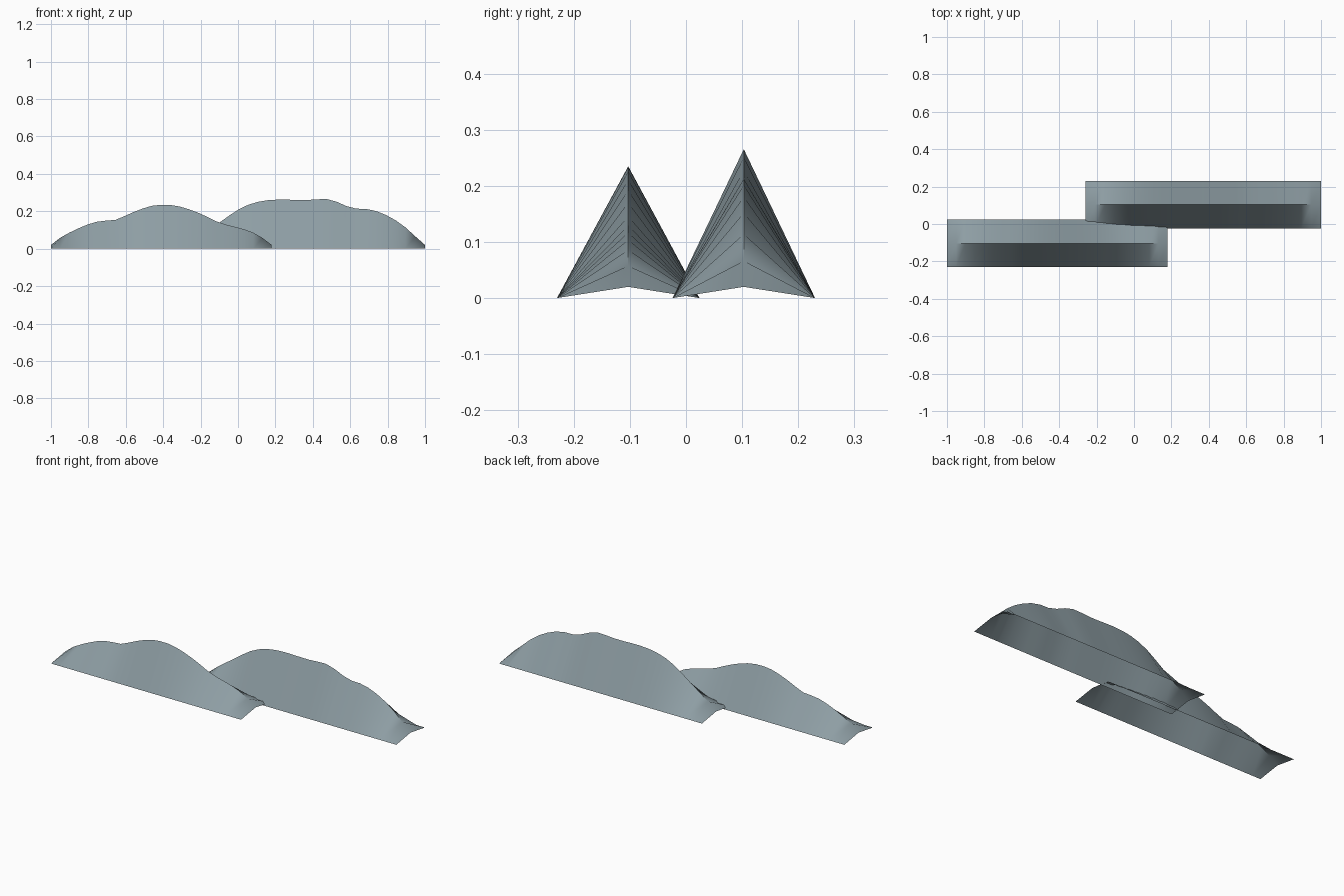
import bpy
import bmesh
from math import radians

cube = bpy.data.objects.get("Cube")
if cube:
    bpy.data.objects.remove(cube, do_unlink=True)

HALF_WIDTH = 0.127
SEGMENTS = 24

slate = bpy.data.materials.new("slate grey")
slate.use_nodes = True
colour = (0.27, 0.34, 0.37, 1)
slate.diffuse_color = colour
slate.node_tree.nodes["Principled BSDF"].inputs["Base Color"].default_value = colour


def ridge_height(points, x):
    """Smooth height of the ridge line at x (cubic through the points)."""
    def slope(i):
        a, b = points[max(i - 1, 0)], points[min(i + 1, len(points) - 1)]
        return (b[1] - a[1]) / (b[0] - a[0])

    i = 0
    while i < len(points) - 2 and x > points[i + 1][0]:
        i += 1
    (x0, z0), (x1, z1) = points[i], points[i + 1]
    w = x1 - x0
    t = (x - x0) / w
    u = 1 - t
    return (u * u * (1 + 2 * t) * z0 + t * u * u * w * slope(i)
            + t * t * (3 - 2 * t) * z1 - t * t * u * w * slope(i + 1))


def make_hill(name, y, points):
    """Open tent of two sloping walls that meet in an undulating ridge."""
    bm = bmesh.new()
    start, end = points[0][0], points[-1][0]
    rows = []
    for i in range(SEGMENTS + 1):
        x = start + (end - start) * i / SEGMENTS
        z = ridge_height(points, x)
        rows.append([bm.verts.new(co) for co in (
            (x, y - HALF_WIDTH, 0), (x, y, z), (x, y + HALF_WIDTH, 0))])
    for a, b in zip(rows, rows[1:]):
        for k in range(2):
            bm.faces.new((a[k], b[k], b[k + 1], a[k + 1]))
    mesh = bpy.data.meshes.new(name)
    bm.to_mesh(mesh)
    bm.free()
    mesh.materials.append(slate)
    hill = bpy.data.objects.new(name, mesh)
    bpy.context.collection.objects.link(hill)
    # Smooth walls, sharp ridge
    bpy.ops.object.select_all(action="DESELECT")
    hill.select_set(True)
    bpy.context.view_layer.objects.active = hill
    bpy.ops.object.shade_smooth_by_angle(angle=radians(40))


# Front hill: low shoulder on its right, one round summit
make_hill("front_hill", -0.103, [
    (-1, 0.02), (-0.94, 0.065), (-0.82, 0.123), (-0.74, 0.147),
    (-0.65, 0.155), (-0.58, 0.187), (-0.47, 0.227), (-0.39, 0.235),
    (-0.31, 0.225), (-0.2, 0.187), (-0.1, 0.14), (0.06, 0.095),
    (0.13, 0.058), (0.18, 0.02)])

# Rear hill: broad summit, low shoulder on its left
make_hill("rear_hill", 0.103, [
    (-0.26, 0.02), (-0.2, 0.068), (-0.1, 0.139), (0.01, 0.214),
    (0.1, 0.249), (0.2, 0.262), (0.36, 0.26), (0.48, 0.265),
    (0.54, 0.246), (0.61, 0.217), (0.71, 0.209), (0.81, 0.171),
    (0.89, 0.118), (0.95, 0.064), (1, 0.02)])
